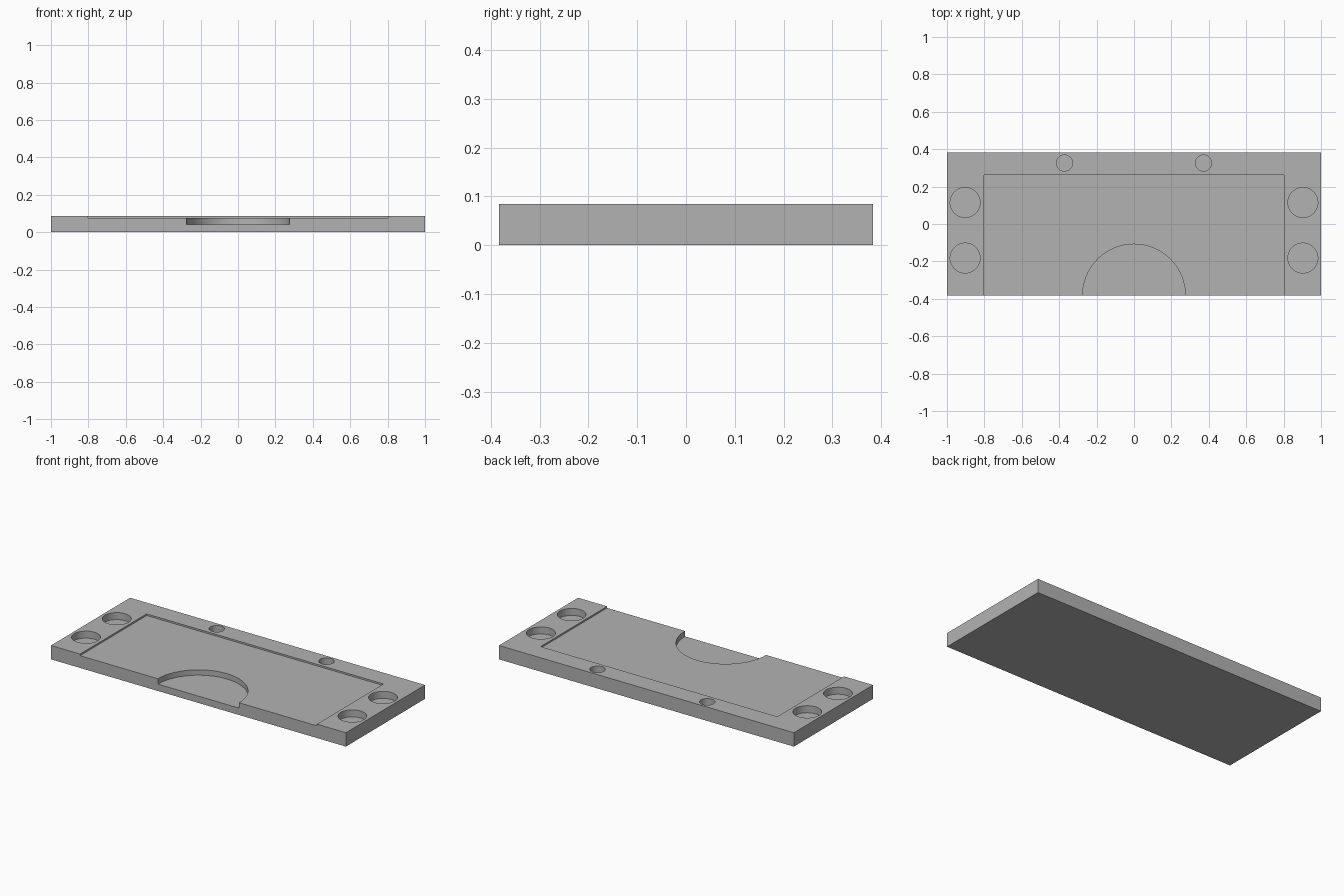
import bpy

old = bpy.data.objects.get("Cube")
if old:
    bpy.data.objects.remove(old, do_unlink=True)

W, D, H = 2.0, 0.766, 0.085
FRONT = -D / 2
RECESS_Z, POCKET_Z = 0.075, 0.042

grey = bpy.data.materials.new("plain grey")
grey.use_nodes = True
colour = (0.45, 0.45, 0.45, 1)
grey.diffuse_color = colour
grey.node_tree.nodes["Principled BSDF"].inputs["Base Color"].default_value = colour


def box(name, x0, x1, y0, y1, z0, z1):
    bpy.ops.mesh.primitive_cube_add(size=1, location=((x0 + x1) / 2, (y0 + y1) / 2, (z0 + z1) / 2))
    ob = bpy.context.object
    ob.name = name
    ob.scale = (x1 - x0, y1 - y0, z1 - z0)
    bpy.ops.object.transform_apply(location=True, rotation=True, scale=True)
    ob.data.materials.append(grey)
    return ob


def pocket(name, x, y, radius, floor):
    top = H + 0.05
    bpy.ops.mesh.primitive_cylinder_add(vertices=64, radius=radius, depth=top - floor,
                                        location=(x, y, (top + floor) / 2))
    ob = bpy.context.object
    ob.name = name
    ob.data.materials.append(grey)
    return ob


# Solid plate
plate = box("base_plate", -W / 2, W / 2, FRONT, -FRONT, 0, H)

# Shallow tray open to the front, and the round thumb notch
cutters = [
    box("tray_cutter", -0.803, 0.803, FRONT - 0.1, 0.262, RECESS_Z, H + 0.1),
    pocket("thumb_notch_cutter", 0, FRONT, 0.275, POCKET_Z),
]

# Mirrored round pockets: two large on each end, one small on each side of the back rim
for side, s in (("left", 1), ("right", -1)):
    for place, y in (("front", -0.182), ("back", 0.115)):
        cutters.append(pocket(f"{side}_{place}_pocket_cutter", s * 0.903, y, 0.08, POCKET_Z))
    cutters.append(pocket(f"{side}_small_pocket_cutter", s * 0.372, 0.326, 0.043, POCKET_Z))

# Cut every recess, then drop the cutters
bpy.ops.object.select_all(action="DESELECT")
plate.select_set(True)
bpy.context.view_layer.objects.active = plate
for cutter in cutters:
    cutter.hide_render = True
    mod = plate.modifiers.new(cutter.name, "BOOLEAN")
    mod.operation = "DIFFERENCE"
    mod.solver = "EXACT"
    mod.object = cutter
    bpy.ops.object.modifier_apply(modifier=mod.name)
for cutter in cutters:
    bpy.data.objects.remove(cutter, do_unlink=True)

# Smooth round walls, crisp edges
bpy.ops.object.shade_smooth_by_angle()
